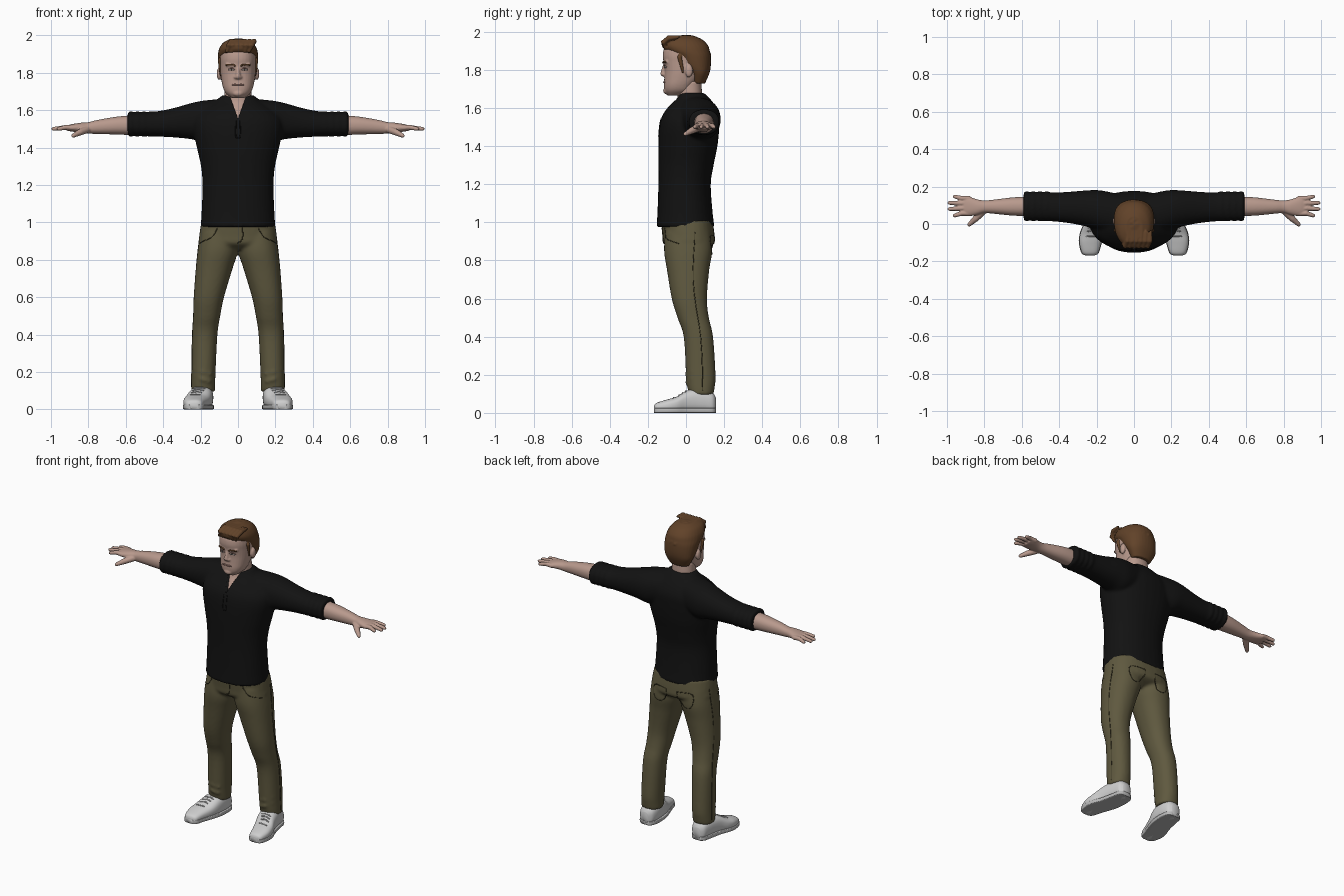
import bpy, bmesh, math, random
from mathutils import Vector, Matrix

random.seed(4)
cube = bpy.data.objects.get("Cube")
if cube:
    bpy.data.objects.remove(cube, do_unlink=True)


def material(name, r, g, b):
    m = bpy.data.materials.new(name)
    m.use_nodes = True
    m.diffuse_color = (r, g, b, 1)
    m.node_tree.nodes["Principled BSDF"].inputs["Base Color"].default_value = (r, g, b, 1)
    return m


skin = material("skin", .48, .32, .265)
lip = material("lip", .36, .2, .17)
hair = material("brown hair", .12, .055, .022)
black = material("black cloth", .006, .006, .006)
olive = material("olive cloth", .115, .1, .05)
seam_dark = material("dark olive seam", .05, .043, .02)
white = material("shoe white", .62, .62, .62)
grey = material("sole grey", .48, .48, .48)
eye_white = material("eye white", .5, .45, .42)
eye_dark = material("eye dark", .03, .025, .02)


def resample(rows, k=5):
    """Smooth curve through the rows."""
    out, last = [], len(rows) - 1
    for i in range(last):
        quad = [rows[min(max(i + j, 0), last)] for j in (-1, 0, 1, 2)]
        for step in range(k):
            t = step / k
            out.append([q + t / 2 * (r - p + t * (2*p - 5*q + 4*r - s + t * (3*(q - r) + s - p)))
                        for p, q, r, s in zip(*quad)])
    return out + [rows[last]]


def skin_rings(bm, rings):
    rings = [[bm.verts.new(co) for co in ring] for ring in rings]
    n = len(rings[0])
    for a, b in zip(rings, rings[1:]):
        for i in range(n):
            j = (i + 1) % n
            bm.faces.new((a[i], a[j], b[j], b[i]))
    bm.faces.new(rings[0])
    bm.faces.new(rings[-1])


def loft(bm, rows, axis="z", power=2.2, side=1, n=32):
    """Rows are (position, low, high, low, high) across the axis."""
    rings = []
    for t, a0, a1, b0, b1 in resample(rows):
        ring = []
        for i in range(n):
            ang = math.tau * i / n
            c, s = (math.copysign(abs(f) ** (2 / power), f) for f in (math.cos(ang), math.sin(ang)))
            a, b = (a0 + a1 + c * (a1 - a0)) / 2, (b0 + b1 + s * (b1 - b0)) / 2
            x, y, z = {"z": (a, b, t), "x": (t, a, b), "y": (a, t, b)}[axis]
            ring.append((x * side, y, z))
        rings.append(ring)
    skin_rings(bm, rings)


def symmetric(rows):
    return [(z, -w, w, y0, y1) for z, w, y0, y1 in rows]


def tube(bm, pts, radii, side=1, n=10):
    """Round-ended tube through the points."""
    pts = [Vector((p[0] * side, p[1], p[2])) for p in pts]
    radii = list(radii)
    first, final = (pts[0] - pts[1]).normalized(), (pts[-1] - pts[-2]).normalized()
    pts = [pts[0] + first * radii[0] * .8] + pts + [pts[-1] + final * radii[-1] * .8]
    radii = [radii[0] * .5] + radii + [radii[-1] * .5]
    rings = []
    for i, (p, r) in enumerate(zip(pts, radii)):
        d = pts[min(i + 1, len(pts) - 1)] - pts[max(i - 1, 0)]
        q = d.to_track_quat("Z", "Y")
        rings.append([p + q @ Vector((r * math.cos(math.tau * k / n), r * math.sin(math.tau * k / n), 0))
                      for k in range(n)])
    skin_rings(bm, rings)


def ball(bm, centre, size):
    bmesh.ops.create_icosphere(bm, subdivisions=3, radius=1,
                               matrix=Matrix.Translation(centre) @ Matrix.Diagonal((*size, 1)))


def finish(name, bm, mat, voxel=0, smooth=0):
    """Make the object; a voxel size fuses overlapping pieces."""
    bmesh.ops.recalc_face_normals(bm, faces=bm.faces)
    me = bpy.data.meshes.new(name)
    bm.to_mesh(me)
    bm.free()
    me.materials.append(mat)
    ob = bpy.data.objects.new(name, me)
    bpy.context.collection.objects.link(ob)
    me.shade_smooth()
    if voxel:
        mod = ob.modifiers.new("fuse", "REMESH")
        mod.mode, mod.voxel_size, mod.use_smooth_shade = "VOXEL", voxel, True
        mod = ob.modifiers.new("soften", "SMOOTH")
        mod.factor, mod.iterations = .5, smooth
    return ob


def trace(name, target, lines, radius, mat, sides=(1, -1)):
    """Thin raised lines laid on the surface of another part."""
    bpy.context.view_layer.update()
    ev = target.evaluated_get(bpy.context.evaluated_depsgraph_get())
    bm = bmesh.new()
    for s in sides:
        for line in lines:
            pts = [ev.closest_point_on_mesh(Vector((p[0] * s, p[1], p[2])))[1] for p in resample(line, 4)]
            tube(bm, pts, [radius] * len(pts), n=6)
    return finish(name, bm, mat)


# Shirt: torso, sleeves and rolled cuffs
bm = bmesh.new()
loft(bm, symmetric([(.975, .2, -.155, .15), (1.05, .195, -.15, .14), (1.2, .19, -.145, .13),
                    (1.3, .198, -.145, .145), (1.4, .22, -.145, .165), (1.5, .24, -.14, .175),
                    (1.56, .23, -.125, .175), (1.61, .18, -.09, .155), (1.65, .12, -.05, .125),
                    (1.68, .085, -.035, .095)]))
sleeve = [(.08, -.06, .16, 1.45, 1.66), (.18, -.04, .18, 1.43, 1.652), (.25, -.015, .18, 1.445, 1.638),
          (.35, .005, .172, 1.455, 1.61), (.45, .015, .168, 1.46, 1.592), (.58, .02, .17, 1.465, 1.585)]
cuff = []
for i in range(9):
    g = .007 * (i % 2)
    cuff.append((.45 + i * .0175, .02 - g, .17 + g, 1.464 - g, 1.588 + g))
for s in (1, -1):
    loft(bm, sleeve, "x", side=s)
    loft(bm, cuff, "x", side=s)
shirt = finish("shirt", bm, black, .009, 5)

# V-shaped neck opening
bm = bmesh.new()
outline = [(0, 1.555), (.06, 1.72), (-.06, 1.72)]
skin_rings(bm, [[(x, y, z) for x, z in outline] for y in (-.25, -.03)])
cutter = finish("neck_cutter", bm, black)
cutter.hide_render = True
cutter.hide_viewport = True
cut = shirt.modifiers.new("neck opening", "BOOLEAN")
cut.object, cut.operation = cutter, "DIFFERENCE"

# Placket on the chest
trace("shirt_placket", shirt, [[(.012, -.15, 1.55), (.012, -.15, 1.46), (0, -.15, 1.455)]], .003, black)

# Neck and upper chest
bm = bmesh.new()
loft(bm, symmetric([(1.5, .04, -.11, .05), (1.55, .055, -.108, .06), (1.6, .06, -.076, .08),
                    (1.65, .072, -.046, .085), (1.74, .07, -.04, .08)]))
finish("neck", bm, skin)

# Head with nose, ears and jaw
bm = bmesh.new()
loft(bm, symmetric([(1.665, .035, -.095, -.02), (1.69, .065, -.112, .03), (1.72, .08, -.116, .05),
                    (1.76, .089, -.114, .08), (1.8, .094, -.113, .1), (1.84, .096, -.118, .115),
                    (1.88, .097, -.122, .12), (1.92, .09, -.11, .11), (1.95, .06, -.06, .06)]), power=2.3)
tube(bm, [(0, -.112, 1.83), (0, -.119, 1.8), (0, -.122, 1.778)], [.008, .011, .014])
for s in (1, -1):
    ball(bm, (.012 * s, -.114, 1.776), (.011, .012, .009))
    ball(bm, (.101 * s, .015, 1.795), (.013, .021, .034))
    tube(bm, [(.015, -.112, 1.838), (.06, -.1, 1.843)], [.01, .009], side=s)
ball(bm, (0, -.1, 1.69), (.03, .02, .018))
head = finish("head", bm, skin, .005, 3)

# Facial details
trace("eyes", head, [[(.026, -.12, 1.815), (.05, -.11, 1.815)]], .005, eye_white)
trace("pupils", head, [[(.037, -.125, 1.815), (.04, -.125, 1.815)]], .0058, eye_dark)
trace("eyelids", head, [[(.02, -.12, 1.816), (.037, -.12, 1.824), (.057, -.11, 1.816)]], .003, lip)
trace("eyebrows", head, [[(.018, -.13, 1.838), (.04, -.13, 1.846), (.065, -.11, 1.84)]], .005, hair)
trace("lips", head, [[(0, -.13, 1.737), (.018, -.13, 1.738), (.03, -.12, 1.736)]], .005, lip)

# Hair: cap plus swept locks
bm = bmesh.new()
loft(bm, symmetric([(1.73, .065, .03, .1), (1.78, .092, .015, .122), (1.82, .102, -.02, .13),
                    (1.87, .107, -.06, .13), (1.9, .107, -.105, .125), (1.93, .1, -.128, .115),
                    (1.96, .08, -.12, .085), (1.98, .045, -.085, .04)]))
for i in range(46):
    turn = random.uniform(0, math.tau)
    low = .45 if math.sin(turn) < .2 else -.1
    lift = random.uniform(low, 1.4)
    pts = []
    for k in range(4):
        t, e = turn + k * .16, lift + k * .1
        pts.append((.094 * math.cos(t) * math.cos(e), .118 * math.sin(t) * math.cos(e) + .003,
                    1.862 + .11 * math.sin(e)))
    tube(bm, pts, [.009, .014, .013, .006])
for i in range(6):
    x = -.06 + i * .024
    tube(bm, [(x, -.108, 1.915), (x + .012, -.118, 1.945), (x + .025, -.09, 1.968), (x + .03, -.04, 1.973)],
         [.01, .016, .015, .008])
for s in (1, -1):
    tube(bm, [(.096, -.035, 1.87), (.095, -.025, 1.83), (.092, -.015, 1.785)], [.012, .01, .006], side=s)
finish("hair", bm, hair, .005, 2)

# Forearms and hands
forearm = [(.55, .042, .147, 1.466, 1.574), (.65, .045, .142, 1.47, 1.565), (.75, .055, .13, 1.473, 1.548),
           (.8, .058, .126, 1.475, 1.536), (.84, .048, .132, 1.48, 1.533), (.89, .042, .148, 1.486, 1.525),
           (.915, .05, .144, 1.49, 1.518)]
fingers = [(.137, .147, .96), (.111, .113, .988), (.084, .08, .988), (.057, .045, .96)]
bm = bmesh.new()
for s in (1, -1):
    loft(bm, forearm, "x", side=s)
    for base, tip, reach in fingers:
        tube(bm, [(.88, base, 1.506), (.92, base, 1.508), (reach, tip, 1.5)], [.014, .0135, .0105], side=s)
    tube(bm, [(.8, .075, 1.5), (.845, .03, 1.482), (.882, -.004, 1.463)], [.02, .018, .011], side=s)
finish("forearms_and_hands", bm, skin, .004, 3)

# Trousers: hips and legs
leg = [(.095, .122, .25, .018, .143), (.13, .122, .25, .008, .15), (.2, .12, .248, 0, .155),
       (.4, .11, .245, -.012, .142), (.5, .095, .24, -.045, .12), (.6, .075, .237, -.075, .11),
       (.75, .03, .226, -.1, .122), (.85, 0, .216, -.115, .138), (.95, 0, .2, -.11, .13)]
bm = bmesh.new()
loft(bm, symmetric([(.855, .14, -.07, .08), (.885, .205, -.115, .145), (.93, .207, -.122, .15),
                    (1.01, .195, -.13, .14)]), power=2.4)
for s in (1, -1):
    loft(bm, leg, side=s)
    for z in (.15, .19, .46):
        tube(bm, [(.15, .012, z), (.19, .004, z + .01), (.235, .03, z + .03)], [.008, .011, .006], side=s)
trousers = finish("trousers", bm, olive, .009, 4)

# Seams, pockets and fly
trace("side_seams", trousers, [[(.22, .05, .95), (.24, .04, .7), (.27, .08, .4), (.27, .09, .12)]],
      .0025, seam_dark)
trace("back_pockets", trousers, [[(.04, .17, .93), (.045, .17, .85), (.09, .17, .825),
                                  (.14, .16, .85), (.15, .16, .93), (.04, .17, .93)]], .0025, seam_dark)
trace("front_pockets", trousers, [[(.12, -.14, .965), (.15, -.12, .92), (.21, -.04, .89)]], .0025, seam_dark)
trace("fly", trousers, [[(.025, -.15, .97), (.025, -.15, .91), (0, -.15, .88)]], .003, seam_dark, sides=(1,))

# Shoes with flat soles and laces
shoe = [(-.168, .215, .255, .005, .035), (-.155, .192, .278, 0, .052), (-.1, .174, .292, 0, .07),
        (-.05, .156, .287, 0, .085), (0, .14, .268, 0, .115), (.05, .133, .255, 0, .128),
        (.1, .133, .245, 0, .122), (.14, .143, .235, 0, .105), (.157, .165, .215, .01, .08)]
sole = [(y, x0 - .003, x1 + .003, 0, .026) for y, x0, x1, z0, z1 in shoe]
laces = []
for i in range(4):
    y, x = -.075 + i * .024, .228 - i * .007
    laces.append([(x - .03, y, .11), (x, y - .005, .13), (x + .03, y, .11)])
for s, label in ((1, "left"), (-1, "right")):
    bm = bmesh.new()
    loft(bm, shoe, "y", 2.6, s)
    upper = finish(label + "_shoe", bm, white)
    bm = bmesh.new()
    loft(bm, sole, "y", 8, s)
    finish(label + "_sole", bm, grey)
    trace(label + "_laces", upper, laces, .004, grey, sides=(s,))
